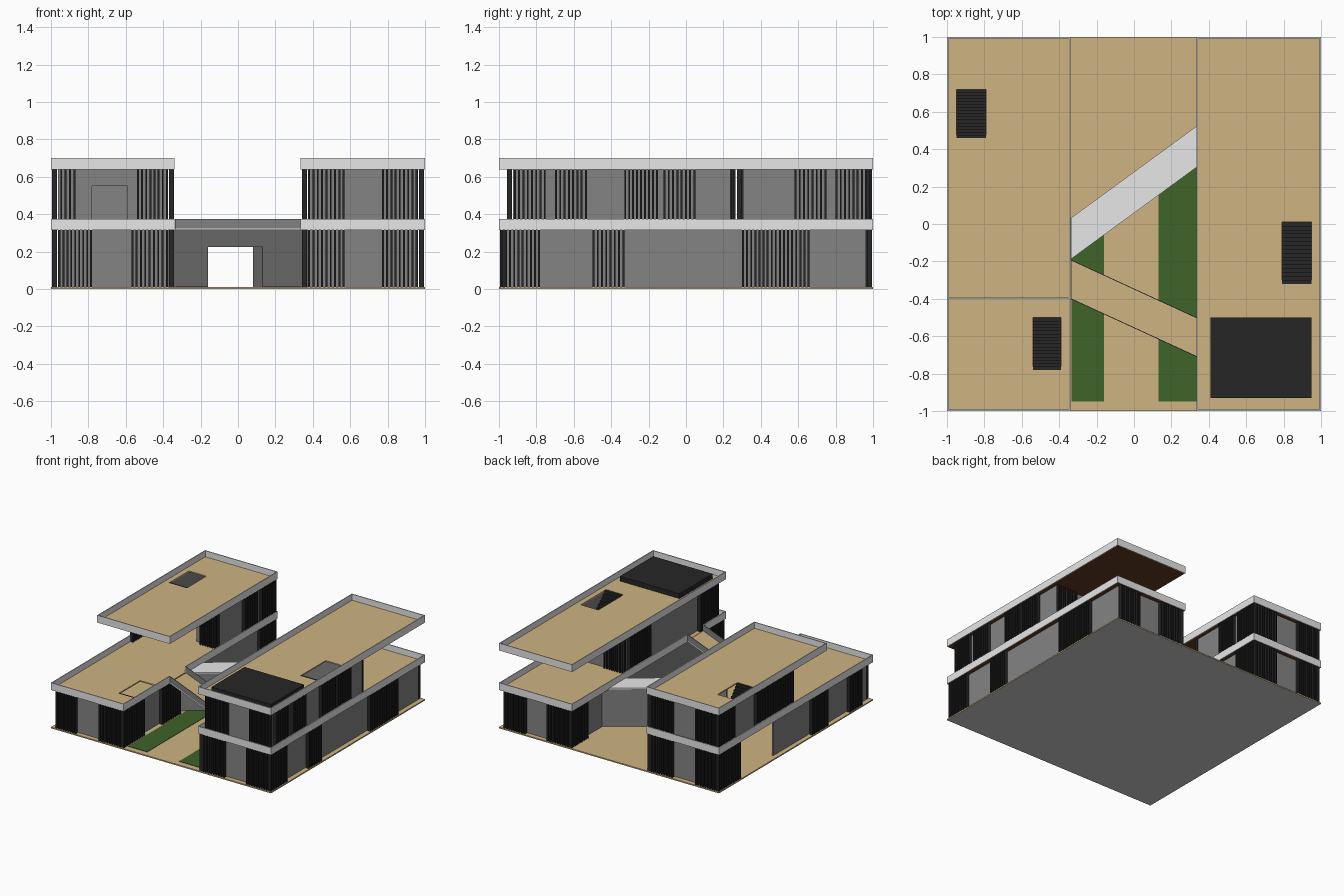
import bpy, bmesh

if "Cube" in bpy.data.objects:
    bpy.data.objects.remove(bpy.data.objects["Cube"])


def material(name, r, g, b):
    m = bpy.data.materials.new(name)
    m.diffuse_color = (r, g, b, 1)
    m.use_nodes = True
    m.node_tree.nodes["Principled BSDF"].inputs["Base Color"].default_value = m.diffuse_color
    return m


TAN = material("tan_paving", 0.62, 0.455, 0.22)
LIGHT = material("light_concrete", 0.82, 0.82, 0.82)
WALL = material("grey_wall", 0.23, 0.23, 0.23)
DARK = material("dark_metal", 0.019, 0.019, 0.019)
GREEN = material("grass_green", 0.05, 0.125, 0.022)
BROWN = material("brown_soffit", 0.12, 0.042, 0.014)
BASE = material("base_grey", 0.6, 0.6, 0.6)


def prisms(name, parts, mat, under=None, side=None):
    """parts: list of (outline, z0, z1); under / side = materials by face direction"""
    bm = bmesh.new()
    for pts, z0, z1 in parts:
        lo = [bm.verts.new((x, y, z0)) for x, y in pts]
        hi = [bm.verts.new((x, y, z1)) for x, y in pts]
        bm.faces.new(lo[::-1])
        bm.faces.new(hi)
        n = len(pts)
        for i in range(n):
            j = (i + 1) % n
            bm.faces.new((lo[i], lo[j], hi[j], hi[i]))
    bmesh.ops.recalc_face_normals(bm, faces=bm.faces)
    bm.normal_update()
    me = bpy.data.meshes.new(name)
    for m in (mat, under or mat, side or mat):
        me.materials.append(m)
    for f in bm.faces:
        f.material_index = 1 if f.normal.z < -0.5 else 0 if f.normal.z > 0.5 else 2
    bm.to_mesh(me)
    bm.free()
    ob = bpy.data.objects.new(name, me)
    bpy.context.collection.objects.link(ob)
    return ob


def box(x0, x1, y0, y1, z0, z1):
    return ([(x0, y0), (x1, y0), (x1, y1), (x0, y1)], z0, z1)


def ring(x0, x1, y0, y1, z0, z1, t):
    return [box(x0, x1, y0, y0 + t, z0, z1), box(x0, x1, y1 - t, y1, z0, z1),
            box(x0, x0 + t, y0 + t, y1 - t, z0, z1),
            box(x1 - t, x1, y0 + t, y1 - t, z0, z1)]


def floor(name, x0, x1, y0, y1, z0, z1, hole=None):
    if hole:
        a, b, c, d = hole
        parts = [box(x0, x1, y0, c, z0, z1), box(x0, x1, d, y1, z0, z1),
                 box(x0, a, c, d, z0, z1), box(b, x1, c, d, z0, z1)]
    else:
        parts = [box(x0, x1, y0, y1, z0, z1)]
    prisms(name, parts, TAN, BROWN)


def slats(name, axis, face, sign, spans, z0, z1, depth=0.028):
    """vertical fins in front of a wall; axis = direction the screen runs"""
    parts = []
    a, b = sorted((face + sign * 0.005, face + sign * (0.005 + depth)))
    for s0, s1 in spans:
        n = max(2, round((s1 - s0) / 0.021))
        for i in range(n):
            p = s0 + (s1 - s0 - 0.01) * i / (n - 1)
            if axis == 'x':
                parts.append(box(p, p + 0.01, a, b, z0, z1))
            else:
                parts.append(box(a, b, p, p + 0.01, z0, z1))
    prisms(name, parts, DARK)


def stairs(name, hole, z0, z1, n=16):
    a, b, c, d = hole
    h, w = (z1 - z0) / n, (d - c) / n
    prisms(name, [box(a, b, d - (i + 1) * w, d - i * w, max(z0, z0 + (i - 2) * h),
                      z0 + (i + 1) * h - 0.002) for i in range(n)], DARK)


G, S0, S1, P1, R0, R1, TOP = 0.01, 0.315, 0.325, 0.375, 0.64, 0.65, 0.70
E, I = 0.962, 0.375     # outer and inner wall lines
T, W = 0.007, 0.012     # parapet and wall thickness

# Ground plate
prisms("ground_plate", [box(-1, 1, -1, 1, 0, G)], TAN, BASE)

# Diagonal hall between the wings, with a passage through it
def yf(x): return -0.19 + 0.731 * (x + 0.34)
def yb(x): return 0.03 + 0.731 * (x + 0.34)

def quad(f0, f1, b0, b1):
    return [(f0, yf(f0)), (f1, yf(f1)), (b1, yb(b1)), (b0, yb(b0))]

prisms("hall_walls", [(quad(-I, -0.16, -I, -0.21), G, S0),
                      (quad(0.13, I, 0.08, I), G, S0),
                      (quad(-0.16, 0.13, -0.21, 0.08), 0.225, S0)], WALL)
prisms("hall_roof", [(quad(-0.337, 0.337, -0.337, 0.337), S0, S1)], LIGHT)

# Grass strips
prisms("grass_strips", [
    ([(a, -0.95), (b, -0.95), (b, yf(b)), (a, yf(a))], G, G + 0.003)
    for a, b in ((-0.335, -0.16), (0.13, 0.335))], GREEN)

# Diagonal bridge with side parapets
def strip(y0, y1, z0, z1):
    return ([(-0.337, y0), (0.337, y0 - 0.31), (0.337, y1 - 0.31), (-0.337, y1)], z0, z1)

prisms("bridge_floor", [strip(-0.402, -0.19, S0, S1)], TAN, BROWN, LIGHT)
prisms("bridge_parapets", [strip(-0.402, -0.397, S1, P1),
                           strip(-0.195, -0.19, S1, P1)], WALL)

# Floors, roofs and stairs
hole_terrace = (-0.54, -0.39, -0.78, -0.50)
hole_left = (-0.95, -0.79, 0.46, 0.72)
hole_right = (0.79, 0.95, -0.32, 0.01)
floor("left_first_floor", -0.995, -0.345, -0.995, 0.995, S0, S1, hole_terrace)
floor("right_first_floor", 0.34, 0.995, -0.995, 0.995, S0, S1)
floor("left_roof", -0.995, -0.345, -0.395, 0.995, R0, R1, hole_left)
floor("right_roof", 0.34, 0.995, -0.995, 0.995, R0, R1, hole_right)
stairs("terrace_stairs", hole_terrace, G, S1)
stairs("left_roof_stairs", hole_left, S1, R1)
stairs("right_roof_stairs", hole_right, S1, R1)

# Light edge bands and parapets, with a gap where the bridge arrives
left_band = ring(-1, -0.34, -1, 1, S0, P1, T)[:3] + [
    box(-0.34 - T, -0.34, -1 + T, -0.4, S0, P1),
    box(-0.34 - T, -0.34, -0.19, 1 - T, S0, P1)]
right_band = ring(0.335, 1, -1, 1, S0, P1, T)[:2] + [
    box(1 - T, 1, -1 + T, 1 - T, S0, P1),
    box(0.335, 0.335 + T, -1 + T, -0.71, S0, P1),
    box(0.335, 0.335 + T, -0.5, 1 - T, S0, P1)]
prisms("left_floor_band", left_band, LIGHT)
prisms("right_floor_band", right_band, LIGHT)
prisms("left_roof_band", ring(-1, -0.34, -0.4, 1, R0, TOP, T), LIGHT)
prisms("right_roof_band", ring(0.335, 1, -1, 1, R0, TOP, T), LIGHT)

# Roof panel on the right wing
prisms("roof_panel", [box(0.41, 0.95, -0.93, -0.5, R1, 0.69)], DARK)

# Walls
F, B, L = -0.925, 0.238, 0.305   # right upper front / back, left upper front
left_low = ring(-E, -I, -E, E, G, S0, W)
del left_low[2]
left_low += [box(-E, -E + W, -E + W, 0.24, G, S0), box(-E, -E + W, 0.71, E - W, G, S0)]
prisms("left_lower_walls", left_low, WALL)
prisms("right_lower_walls", ring(I, E, -E, E, G, S0, W), WALL)
left_up = ring(-E, -I, L, E, S1, R0, W)[1:] + [
    box(-E, -0.78, L, L + W, S1, R0), box(-0.59, -I, L, L + W, S1, R0),
    box(-0.78, -0.59, L, L + W, 0.55, R0)]
prisms("left_upper_walls", left_up, WALL)
prisms("right_upper_walls", ring(I, E, F, B, S1, R0, W), WALL)

# Slatted screens on the end walls
left_x = [(-0.96, -0.78), (-0.57, -0.375)]
right_x = [(0.375, 0.57), (0.77, 0.96)]
for name, spans, y, s, z0, z1, d in (
        ("left_lower_front", left_x, -E, -1, G, S0, 0.028),
        ("left_lower_back", left_x, E, 1, G, S0, 0.028),
        ("right_lower_front", right_x, -E, -1, G, S0, 0.028),
        ("right_lower_back", right_x, E, 1, G, S0, 0.028),
        ("left_upper_front", [(-0.95, -0.87), (-0.54, -0.375)], L, -1, S1, R0, 0.028),
        ("left_upper_back", left_x, E, 1, S1, R0, 0.028),
        ("right_upper_front", right_x, F, -1, S1, R0, 0.028),
        ("right_upper_back", right_x, B, 1, S1, R0, 0.014)):
    slats(name + "_screen", 'x', y, s, spans, z0, z1, d)

# Slatted screens on the long walls
for name, spans, x, s, z0, z1 in (
        ("left_lower_outer", [(-0.87, -0.71), (-0.43, -0.22), (0.71, 0.99)], -E, -1, G, S0),
        ("left_lower_inner", [(-0.99, -0.72), (-0.49, -0.25), (0.78, 0.99)], -I, 1, G, S0),
        ("right_lower_outer", [(-0.99, -0.78), (-0.5, -0.33), (0.3, 0.66)], E, 1, G, S0),
        ("right_lower_inner", [(-0.99, -0.78), (0.78, 0.99)], I, -1, G, S0),
        ("left_upper_outer", [(0.02, 0.5), (0.78, 0.99)], -E, -1, S1, R0),
        ("left_upper_inner", [(0.58, 0.75), (0.8, 0.99)], -I, 1, S1, R0),
        ("right_upper_outer", [(-0.92, -0.75), (-0.7, -0.53), (-0.33, -0.15), (-0.12, 0.05)],
         E, 1, S1, R0),
        ("right_upper_inner", [(-0.92, -0.68), (-0.04, 0.23)], I, -1, S1, R0)):
    slats(name + "_screen", 'y', x, s, spans, z0, z1)
